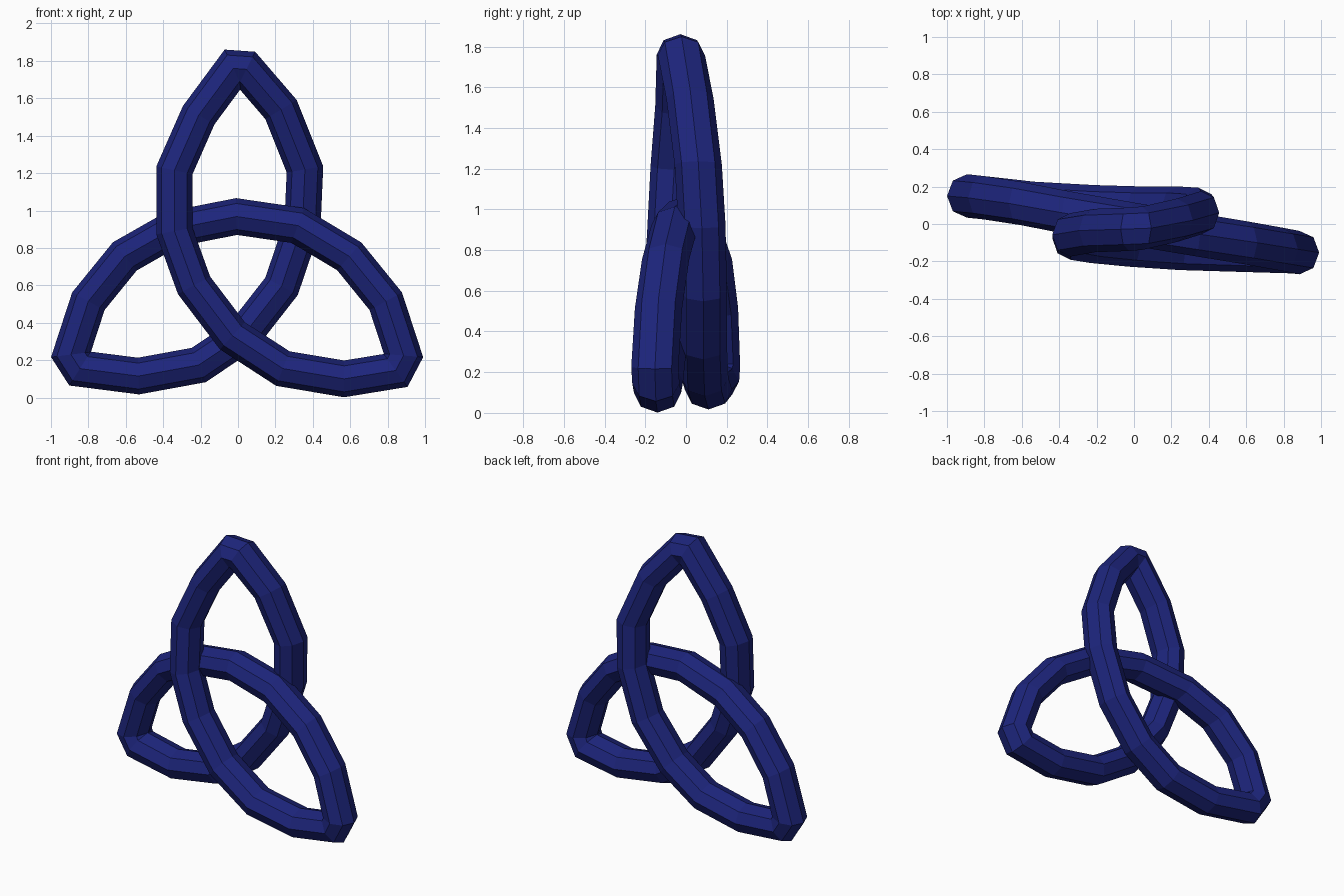
import bpy, bmesh, math
from mathutils import Vector

if "Cube" in bpy.data.objects:
    bpy.data.objects.remove(bpy.data.objects["Cube"])

# Centre line of the looped band (x, y, z): three strands, nine rings each
PATH = [
    # front strand: top tip -> left -> right tip
    (-.025, -.028, 1.76), (-.21, -.035, 1.51), (-.34, -.058, 1.215),
    (-.34, -.075, .89), (-.235, -.092, .60), (-.03, -.112, .33),
    (.24, -.13, .155), (.567, -.14, .10), (.843, -.148, .145),
    # middle strand: right tip -> arch -> left tip
    (.885, -.153, .225), (.79, -.135, .515), (.595, -.10, .755),
    (.32, -.055, .92), (-.008, 0, .968), (-.35, .06, .90),
    (-.605, .11, .755), (-.80, .14, .515), (-.893, .15, .23),
    # back strand: left tip -> right -> top tip
    (-.845, .145, .155), (-.532, .11, .115), (-.21, .092, .174),
    (.03, .085, .335), (.233, .085, .595), (.345, .078, .925),
    (.358, .06, 1.22), (.23, .02, 1.54), (.045, -.022, 1.755),
]
SIDES = 8
WIDTH, DEPTH = .097, .116   # half sizes of the octagonal section

pts = [Vector(p) for p in PATH]
count = len(pts)
bm = bmesh.new()
rings = []
for i, p in enumerate(pts):
    # mitred ring: in-plane normal plus the depth axis
    d0, d1 = p - pts[i - 1], pts[(i + 1) % count] - p
    d0.y = d1.y = 0
    d0.normalize()
    d1.normalize()
    t = (d0 + d1).normalized()
    n = Vector((-t.z, 0, t.x)) * (WIDTH / max(t.dot(d1), .6))
    ring = []
    for k in range(SIDES):
        a = 2 * math.pi * k / SIDES
        ring.append(bm.verts.new(p + n * math.cos(a) + Vector((0, DEPTH * math.sin(a), 0))))
    rings.append(ring)

# Bridge the rings into a closed tube
for i in range(count):
    r0, r1 = rings[i], rings[(i + 1) % count]
    for k in range(SIDES):
        j = (k + 1) % SIDES
        bm.faces.new((r0[k], r0[j], r1[j], r1[k]))
bmesh.ops.recalc_face_normals(bm, faces=bm.faces)

mesh = bpy.data.meshes.new("three_loop_band")
bm.to_mesh(mesh)
bm.free()
band = bpy.data.objects.new("three_loop_band", mesh)
bpy.context.collection.objects.link(band)

# Navy blue
mat = bpy.data.materials.new("navy")
mat.diffuse_color = (.012, .018, .2, 1)
mat.use_nodes = True
mat.node_tree.nodes["Principled BSDF"].inputs["Base Color"].default_value = mat.diffuse_color
mesh.materials.append(mat)
